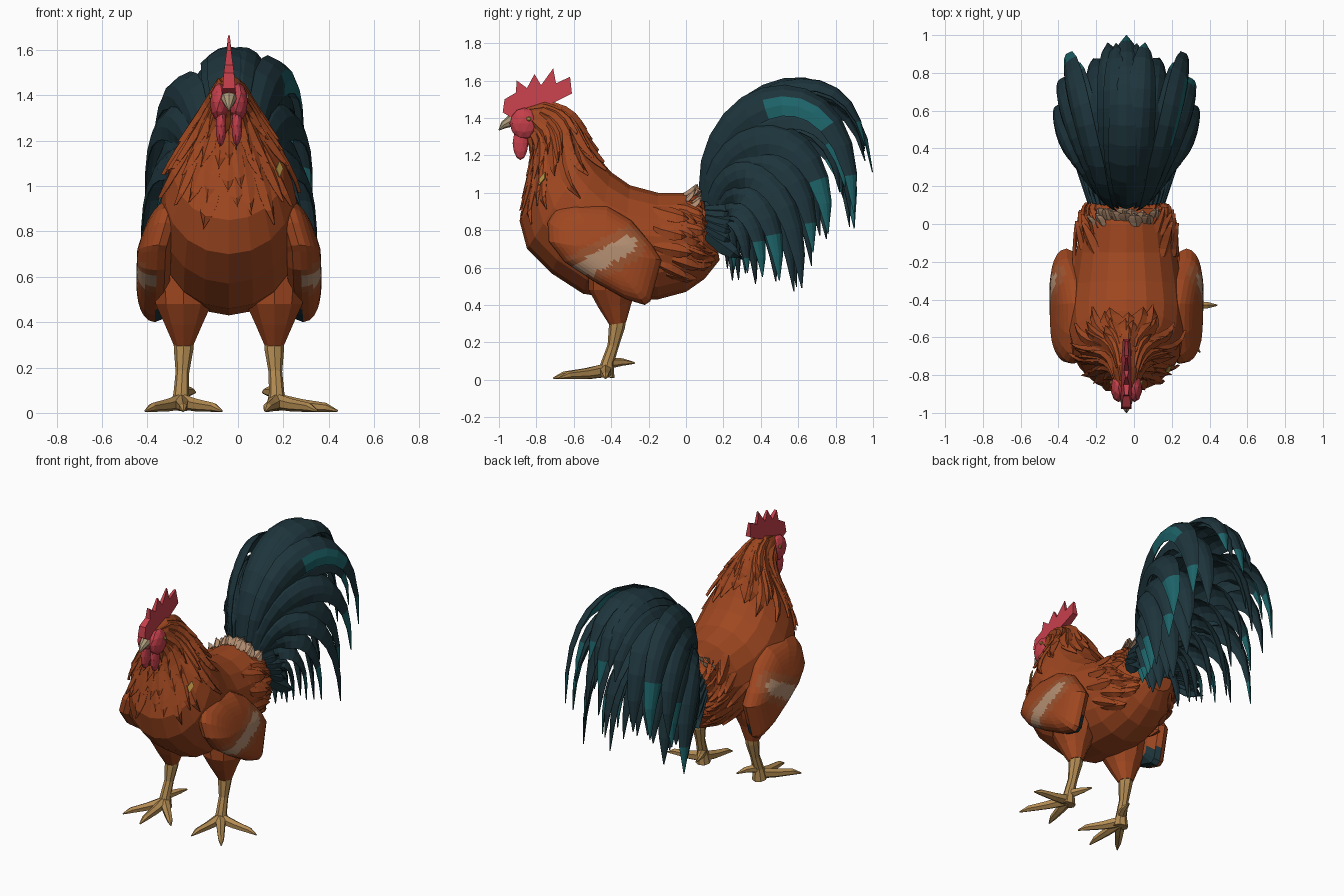
import bpy, bmesh, math, random
from mathutils import Vector as V

if "Cube" in bpy.data.objects:
    bpy.data.objects.remove(bpy.data.objects["Cube"])

random.seed(4)
X0 = -0.04          # body centre line
XA = V((1, 0, 0))


def mat(name, r, g, b):
    m = bpy.data.materials.new(name)
    m.diffuse_color = (r, g, b, 1)
    m.use_nodes = True
    m.node_tree.nodes["Principled BSDF"].inputs["Base Color"].default_value = m.diffuse_color
    return m


RUST = mat("rust orange", 0.345, 0.063, 0.0145)
DARK = mat("dark blue green", 0.0125, 0.035, 0.045)
TEAL = mat("teal", 0.012, 0.125, 0.14)
RED = mat("comb red", 0.56, 0.05, 0.07)
TAN = mat("leg tan", 0.45, 0.26, 0.085)
CREAM = mat("cream", 0.45, 0.27, 0.165)
BROWN = mat("wing brown", 0.32, 0.085, 0.028)
HORN = mat("beak horn", 0.42, 0.33, 0.2)
AMBER = mat("eye amber", 0.5, 0.3, 0.06)


class Part:
    """Collects grids of points into one object."""
    def __init__(self):
        self.bm = bmesh.new()

    def grid(self, rows, m=0, wrap=False, caps=False):
        vs = [[self.bm.verts.new(p) for p in r] for r in rows]
        n = len(rows[0])
        for i in range(len(rows) - 1):
            for j in range(n if wrap else n - 1):
                k = (j + 1) % n
                f = self.bm.faces.new((vs[i][j], vs[i][k], vs[i + 1][k], vs[i + 1][j]))
                f.material_index = m(i, j) if callable(m) else m
        if caps:
            for r in (vs[0], vs[-1]):
                self.bm.faces.new(r)

    def tube(self, pts, radii, n=8, m=0):
        pts, rows = [V(p) for p in pts], []
        for i, p in enumerate(pts):
            t = (pts[min(i + 1, len(pts) - 1)] - pts[max(i - 1, 0)]).normalized()
            a = t.cross(XA if abs(t.x) < 0.8 else V((0, 1, 0))).normalized()
            b = t.cross(a)
            rows.append([p + radii[i] * (a * math.cos(q) + b * math.sin(q))
                         for q in (math.tau * k / n for k in range(n))])
        self.grid(rows, m, True, True)

    def blob(self, loc, scale, sub=2):
        r = bmesh.ops.create_icosphere(self.bm, subdivisions=sub, radius=1)
        for v in r["verts"]:
            v.co = V(loc) + V([a * b for a, b in zip(v.co, scale)])

    def build(self, name, mats, solid=0):
        bmesh.ops.recalc_face_normals(self.bm, faces=self.bm.faces)
        me = bpy.data.meshes.new(name)
        self.bm.to_mesh(me)
        for m in mats:
            me.materials.append(m)
        ob = bpy.data.objects.new(name, me)
        bpy.context.collection.objects.link(ob)
        if solid:
            ob.modifiers.new("thickness", "SOLIDIFY").thickness = solid
        return ob


# Body and neck: sections (front y, z, back y, z, half width), rear to head
SEC = [(.18, .64, .13, .92, .13), (.10, .54, .08, .98, .21), (0, .47, 0, 1.0, .245),
       (-.15, .43, -.15, 1.0, .27), (-.35, .43, -.3, 1.04, .295), (-.55, .46, -.4, 1.11, .31),
       (-.72, .57, -.46, 1.18, .305), (-.85, .7, -.5, 1.24, .285), (-.89, .85, -.53, 1.29, .245),
       (-.86, 1.0, -.56, 1.35, .19), (-.83, 1.15, -.6, 1.41, .13), (-.82, 1.25, -.66, 1.46, .095),
       (-.86, 1.32, -.75, 1.49, .07), (-.91, 1.36, -.86, 1.46, .045)]


def surf(s, a, lift=0):
    """Point on the body: s runs along the sections, a = 0 is the back, pi the belly."""
    s = max(0, min(s, len(SEC) - 1.001))
    i, f = int(s), s - int(s)
    fy, fz, by, bz, w = [p + (q - p) * f for p, q in zip(SEC[i], SEC[i + 1])]
    c = V((X0, (fy + by) / 2, (fz + bz) / 2))
    d = V((w * math.sin(a), (by - fy) / 2 * math.cos(a), (bz - fz) / 2 * math.cos(a)))
    return c + d + d.normalized() * lift


body = Part()
body.grid([[surf(i, math.tau * k / 18) for k in range(18)] for i in range(len(SEC))],
          0, True, True)
body.build("body", [RUST])


def plume(part, s, a, ds, width, drift=0, lift=0.03):
    """Pointed feather lying on the body surface."""
    rows = []
    for k in range(6):
        t = k / 5
        ss, aa = s + ds * t, a + drift * t
        c = surf(ss, aa)
        r = max(0.05, math.hypot(c.x - X0, 0.12))
        w = width * min(1, .5 + t) * (1 - t ** 3) / r + 0.004
        h = lift * t
        rows.append([surf(ss, aa - w, h - .008), surf(ss, aa, h + .006), surf(ss, aa + w, h - .008)])
    part.grid(rows)


# Neck hackles, short on the throat and long on the nape
hackle = Part()
for s, n in ((12.5, 8), (11.9, 11), (11.2, 13), (10.5, 14), (9.8, 15)):
    for k in range(n):
        a = math.tau * (k + random.random() * .6) / n
        nape = (1 + math.cos(a)) / 2
        plume(hackle, s + random.uniform(-.2, .2), a, -random.uniform(1.3, 1.9) * (1 + 1.5 * nape),
              random.uniform(.03, .045), random.uniform(-.06, .06), .022)
hackle.build("neck_hackle_feathers", [RUST], .004)

# Small yellow fleck on the right of the neck
fleck = Part()
fleck.grid([[surf(s, a, .036) for a in (1.82, 2.0)] for s in (8.6, 8.9)])
fleck.build("neck_fleck", [AMBER], .006)

# Saddle feathers sweeping down over the rump
saddle = Part()
for s, n in ((3.2, 4), (2.5, 7), (1.9, 8), (1.3, 7)):
    for k in range(n):
        for sd in (1, -1):
            a = sd * (.6 + 1.7 * (k + random.random() * .5) / n)
            plume(saddle, s + random.uniform(-.3, .3), a, -random.uniform(1.0, 1.5),
                  random.uniform(.035, .05), sd * random.uniform(.2, .4), .03)
saddle.build("saddle_feathers", [RUST], .004)

# Pale fluff where the tail starts
fluff = Part()
for k in range(15):
    plume(fluff, 1.9 + random.uniform(-.3, .2), -.75 + 1.5 * k / 14, -random.uniform(.6, 1),
          .022, random.uniform(-.1, .1), .06)
fluff.build("tail_base_fluff", [CREAM], .004)

# Tail: arched sickle feathers (tip x, tip y, tip z, rise z, crown y, crown z, half width)
TAIL = [(.10, .96, 1.22, 1.60, .92, 1.83, .09), (.32, .90, .86, 1.58, .93, 1.77, .10),
        (.28, .85, 1.0, 1.45, .86, 1.64, .095), (.36, .76, .78, 1.42, .78, 1.5, .10),
        (.33, .68, .68, 1.30, .70, 1.38, .095), (.38, .62, .49, 1.25, .62, 1.26, .09),
        (.32, .50, .53, 1.14, .52, 1.12, .085), (.27, .41, .55, 1.04, .44, 1.0, .075),
        (.23, .33, .57, .96, .36, .92, .065), (.19, .26, .59, .9, .29, .85, .055)]
tail = Part()


def sickle(p, width, roll, rule):
    rows, n = [], 12
    for k in range(n + 1):
        t = k / n
        u = 1 - t
        c = p[0] * u ** 3 + p[1] * 3 * u * u * t + p[2] * 3 * u * t * t + p[3] * t ** 3
        T = ((p[1] - p[0]) * u * u + (p[2] - p[1]) * 2 * u * t + (p[3] - p[2]) * t * t).normalized()
        sx = (XA - T * T.x).normalized()
        up = sx.cross(T)
        side = sx * math.cos(roll) - up * math.sin(roll)
        out = up * math.cos(roll) + sx * math.sin(roll)
        w = width * min(1, .45 + 1.6 * t) * (1 - t ** 4) ** .8 + .003
        rows.append([c + side * w * e - out * w * .45 * e * e for e in (-1, -.5, 0, .5, 1)])
    tail.grid(rows, lambda i, j: rule(i / n, j))


def tail_feather(i, row, fx, dy, dz):
    x, y, z, rz, cy, cz, w = row
    x *= fx
    bz = 1.04 - .03 * i
    pts = [V((X0 + .3 * x, .09 + .007 * i, bz)), V((X0 + .6 * x, .09 + .012 * i, rz + dz)),
           V((X0 + 1.1 * x, cy + dy, cz + dz)), V((X0 + x, y + dy, z + dz))]
    tip = random.choice((.8, .85, 2)) if abs(fx) == 1 else 2
    sickle(pts, w, max(-1.1, min(1.1, x * 3.2)),  # teal tips, and one teal stripe on the right
           lambda t, j: 1 if t >= tip or (i == 1 and fx == 1 and .4 < t < .72 and j > 1) else 0)


sickle([V((X0, .08, 1.02)), V((X0, .08, 1.68)), V((X0, .95, 1.91)), V((X0, 1.0, 1.11))],
       .095, 0, lambda t, j: int(t > .85))
for i, row in enumerate(TAIL):
    for fx in (1, -1):
        tail_feather(i, row, fx, 0, (-.05 if fx < 0 else .03) if i < 3 else 0)
        tail_feather(i, row, fx * .55, random.uniform(-.05, 0), random.uniform(-.08, .02))
tail.build("tail_feathers", [DARK, TEAL], .005)

# Short dark coverts around the tail root
covert = Part()
for k in range(20):
    a = -1.5 + 3 * k / 19
    p = surf(.65, a)
    out = V((math.sin(a), 0, math.cos(a)))
    d = V((math.sin(a) * .05, .15, -.12 + .17 * math.cos(a))) * random.uniform(.8, 1.3)
    s = d.cross(out).normalized() * .045
    covert.grid([[p + d * t - s * w, p + d * t + out * .025, p + d * t + s * w]
                 for t, w in ((0, .7), (.5, 1), (.8, .7), (1, .05))])
covert.build("tail_coverts", [DARK], .004)

# Wings: bulging pads from a side outline, mirrored
OUT = [(-.74, .84), (-.70, .91), (-.6, .945), (-.42, .93), (-.29, .85), (-.18, .72), (-.13, .64),
       (-.16, .53), (-.19, .42), (-.22, .40), (-.32, .43), (-.5, .53), (-.65, .63), (-.735, .74)]
RIM = [V(OUT[i]).lerp(V(OUT[(i + 1) % 14]), f / 4) for i in range(14) for f in range(4)]
MID = V((-.44, .69))


def wing_ring(scale, bulge):
    pts = [MID + (p - MID) * scale for p in RIM]
    return [V((.315 + bulge - .25 * max(0, p.y - .72) + .04 * (.7 - p.y), p.x, p.y)) for p in pts]


for sd, label in ((1, "right"), (-1, "left")):
    wing = Part()
    rings = [wing_ring(.02, -.06), wing_ring(.75, -.06), wing_ring(.95, -.035)]
    rings += [wing_ring(q, .09 * math.sqrt(max(0, 1 - q ** 3.5)))
              for q in (1, .97, .9, .8, .7, .6, .5, .4, .3, .2, .1, .02)]
    wing.grid(rings, 0, True, True)
    a, b = V((-.56, .585)), V((-.31, .725))
    for f in wing.bm.faces:
        c = f.calc_center_median()
        q = V((c.y, c.z))
        t = max(0, min(1, (q - a).dot(b - a) / (b - a).length_squared))
        dist = (q - a.lerp(b, t)).length
        if c.x > .33:
            f.material_index = 1 if dist < .047 else 2 if dist < .095 and c.z > .5 else 0
        elif c.z < .5 and c.y > -.35:
            f.material_index = 3
    for v in wing.bm.verts:
        v.co.x = X0 + sd * v.co.x
    wing.build(label + "_wing", [RUST, CREAM, BROWN, DARK])

# Thighs, shanks and toes
FEET = {"right": (1, [(.12, -.67), (.35, -.68), (.44, -.43)]),
        "left": (-1, [(-.07, -.62), (-.24, -.71), (-.41, -.65)])}
for label, (sd, toes) in FEET.items():
    x = X0 + sd * .2
    thigh = Part()
    thigh.tube([(x, -.36, .72), (x, -.38, .58), (x, -.39, .48), (x, -.38, .40), (x, -.365, .30)],
               [.12, .145, .13, .09, .045], 10)
    thigh.build(label + "_thigh", [RUST])
    leg = Part()
    leg.tube([(x, -.36, .36), (x, -.37, .28), (x + sd * .005, -.39, .18), (x + sd * .01, -.42, .09),
              (x + sd * .012, -.43, .015)], [.045, .043, .03, .034, .048])
    for tx, ty in toes:
        h, e = V((x + sd * .01, -.43, .05)), V((tx, ty, .008))
        leg.tube([h, h.lerp(e, .4), h.lerp(e, .8) + V((0, 0, .008)), e],
                 [.036, .028, .02, .004], 6)
    leg.tube([(x, -.40, .09), (x - sd * .03, -.34, .095), (x - sd * .05, -.275, .09)],
             [.028, .02, .005], 6)
    leg.build(label + "_leg_and_foot", [TAN])

# Comb: spiked profile with thickness
COMB = [(-.93, 1.40), (-.98, 1.43), (-.97, 1.50), (-.91, 1.535), (-.905, 1.60), (-.85, 1.56),
        (-.81, 1.635), (-.775, 1.575), (-.71, 1.665), (-.695, 1.585), (-.62, 1.62), (-.61, 1.53),
        (-.70, 1.485), (-.82, 1.44)]
comb = Part()
comb.grid([[(X0 + sx * max(.004, .028 - .13 * max(0, z - 1.46)), y, z) for y, z in COMB]
           for sx in (-1, 1)], 0, True, True)
comb.build("comb", [RED])

# Face, wattles, eyes and beak
face, wattles, eyes, beak = Part(), Part(), Part(), Part()
for sd in (1, -1):
    face.blob((X0 + sd * .042, -.865, 1.37), (.042, .078, .085))
    wattles.blob((X0 + sd * .035, -.885, 1.265), (.024, .042, .09))
    eyes.blob((X0 + sd * .08, -.84, 1.395), (.01, .014, .014), 1)
face.build("face", [RED])
wattles.build("wattles", [RED])
eyes.build("eyes", [AMBER])
beak.tube([(X0, -.88, 1.40), (X0, -.935, 1.385), (X0, -.975, 1.362), (X0, -1.0, 1.335)],
          [.045, .034, .02, .003])
beak.build("beak", [HORN])
